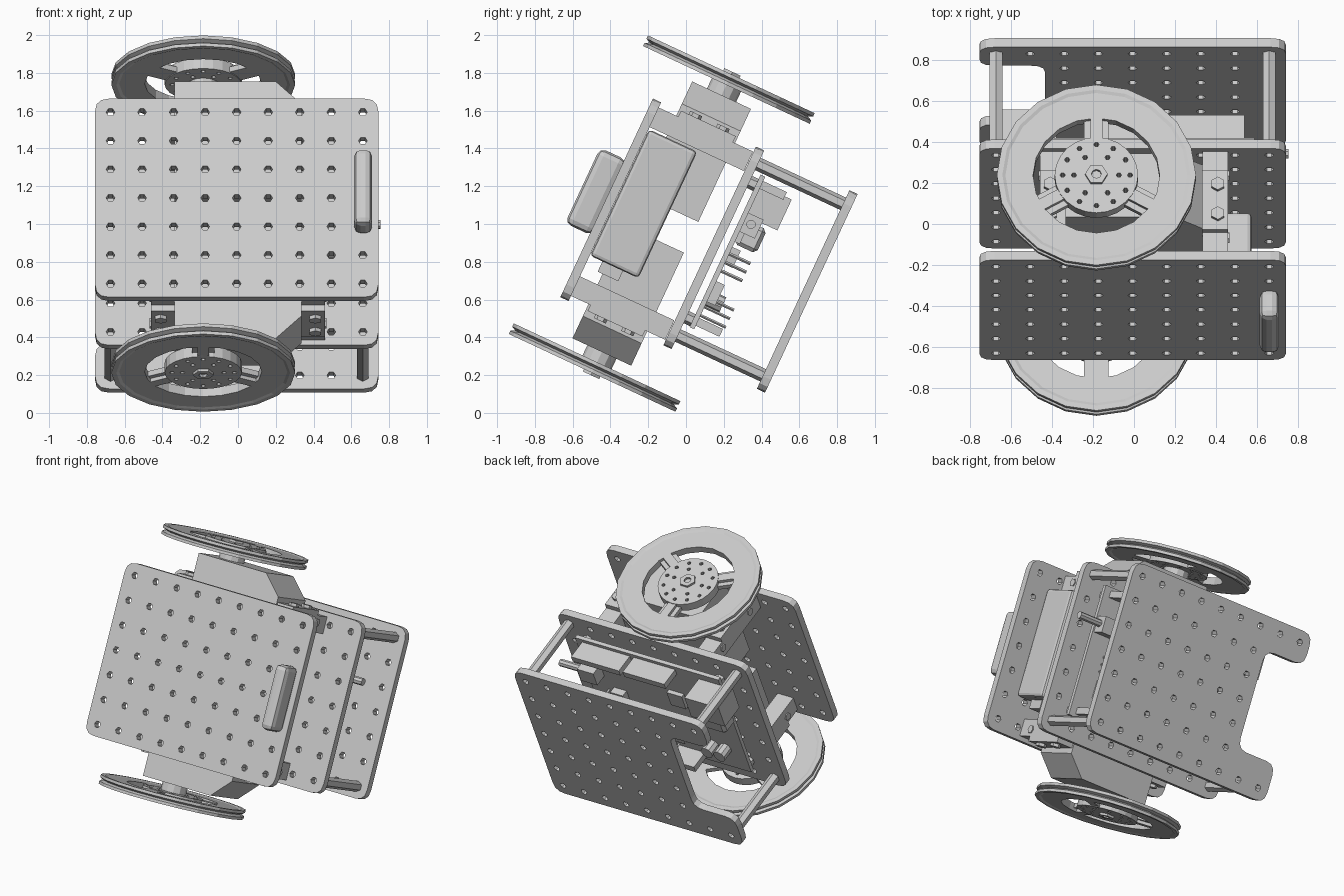
import bpy
import bmesh
from math import cos, sin, pi, radians
from mathutils import Matrix, Vector

default_cube = bpy.data.objects.get("Cube")
if default_cube:
    bpy.data.objects.remove(default_cube, do_unlink=True)

# One grey colour for the whole robot
grey = bpy.data.materials.new("light_grey")
grey.use_nodes = True
grey.diffuse_color = (0.6, 0.6, 0.6, 1)
grey.node_tree.nodes["Principled BSDF"].inputs["Base Color"].default_value = grey.diffuse_color

# The robot leans back about the x axis
LEAN = Matrix.Rotation(radians(-25), 4, "X")
UPRIGHT = Matrix.Rotation(pi / 2, 4, "X")
ALONG_X = Matrix.Rotation(pi / 2, 4, "Y")
MIDDLE = 0.854
PITCH = 0.167
CENTRE_X = -0.007


def add_mesh(name, mesh, matrix):
    mesh.materials.clear()
    mesh.materials.append(grey)
    for face in mesh.polygons:
        face.use_smooth = False
        face.material_index = 0
    part = bpy.data.objects.new(name, mesh)
    bpy.context.collection.objects.link(part)
    part.matrix_world = LEAN @ matrix
    return part


def finish(name, bm, matrix):
    bmesh.ops.recalc_face_normals(bm, faces=bm.faces)
    mesh = bpy.data.meshes.new(name)
    bm.to_mesh(mesh)
    bm.free()
    return add_mesh(name, mesh, matrix)


def box(name, low, high, matrix=Matrix(), bevel=0, segments=1):
    low, high = Vector(low), Vector(high)
    bm = bmesh.new()
    bmesh.ops.create_cube(bm, size=1)
    bmesh.ops.scale(bm, vec=high - low, verts=bm.verts)
    bmesh.ops.translate(bm, vec=(low + high) / 2, verts=bm.verts)
    if bevel:
        bmesh.ops.bevel(bm, geom=bm.edges[:], offset=bevel, segments=segments,
                        profile=0.5, affect="EDGES")
    return finish(name, bm, matrix)


def rod(name, place, radius, length, axis=Matrix(), sides=6, matrix=Matrix()):
    bm = bmesh.new()
    bmesh.ops.create_cone(bm, cap_ends=True, segments=sides, radius1=radius,
                          radius2=radius, depth=length)
    return finish(name, bm, matrix @ Matrix.Translation(place) @ axis)


def circle(x, y, radius, sides):
    return [(x + radius * cos(2 * pi * i / sides), y + radius * sin(2 * pi * i / sides))
            for i in range(sides)]


def rounded(points, radius, steps=3):
    result = []
    for i, point in enumerate(points):
        corner = Vector(point)
        start = corner + (Vector(points[i - 1]) - corner).normalized() * radius
        end = corner + (Vector(points[(i + 1) % len(points)]) - corner).normalized() * radius
        for k in range(steps + 1):
            t = k / steps
            result.append(start * (1 - t) ** 2 + corner * 2 * t * (1 - t) + end * t * t)
    return result


def sheet(name, loops, thickness, matrix):
    """Flat outline with holes, thickened evenly both ways."""
    curve = bpy.data.curves.new(name, "CURVE")
    curve.dimensions = "2D"
    curve.fill_mode = "BOTH"
    curve.extrude = thickness / 2
    for loop in loops:
        spline = curve.splines.new("POLY")
        spline.points.add(len(loop) - 1)
        for target, point in zip(spline.points, loop):
            target.co = (point[0], point[1], 0, 1)
        spline.use_cyclic_u = True
    helper = bpy.data.objects.new(name + "_outline", curve)
    bpy.context.collection.objects.link(helper)
    bpy.context.view_layer.update()
    graph = bpy.context.evaluated_depsgraph_get()
    mesh = bpy.data.meshes.new_from_object(helper.evaluated_get(graph))
    bpy.data.objects.remove(helper, do_unlink=True)
    return add_mesh(name, mesh, matrix)


# Perforated plates
left, right = CENTRE_X - 0.75, CENTRE_X + 0.75
bottom, top = MIDDLE - 0.58, MIDDLE + 0.58
notch_x, notch_low, notch_high = -0.435, 0.54, 1.22


def plate(name, depth, notched=False):
    outline = [(left, bottom), (right, bottom), (right, top), (left, top)]
    if notched:
        outline += [(left, notch_high), (notch_x, notch_high),
                    (notch_x, notch_low), (left, notch_low)]
    loops = [rounded(outline, 0.075)]
    for column in range(-4, 5):
        for row in range(-3, 4):
            x, height = CENTRE_X + column * PITCH, MIDDLE + row * PITCH
            if notched and x < notch_x and abs(row) < 3:
                continue
            loops.append(circle(x, height, 0.023, 6))
    sheet(name, loops, 0.048, Matrix.Translation((0, depth, 0)) @ UPRIGHT)


plate("front_plate", -0.838)
plate("middle_plate", -0.236)
plate("back_plate", 0.31, notched=True)

# Hexagonal posts between the middle and back plates
for column in (-4, 4):
    for row in (-3, 3):
        rod("post", (CENTRE_X + column * PITCH, 0.037, MIDDLE + row * PITCH),
            0.036, 0.5, UPRIGHT)

# Rounded skid on the front plate
box("skid", (0.615, -1.005, 0.64), (0.71, -0.85, 1.08), bevel=0.034, segments=2)

# Battery pack
box("battery", (0.345, -0.812, 0.54), (0.575, -0.53, 1.278), bevel=0.02, segments=2)
box("battery_plug", (0.4, -0.74, 0.48), (0.5, -0.62, 0.55))


# Drive unit: motor, brackets and spoked wheel
def lathe(name, profile, sides, matrix):
    bm = bmesh.new()
    rings = [[bm.verts.new((x, y, height)) for x, y in circle(0, 0, radius, sides)]
             for radius, height in profile]
    for k, ring in enumerate(rings):
        following = rings[(k + 1) % len(rings)]
        for i in range(sides):
            j = (i + 1) % sides
            bm.faces.new((ring[i], ring[j], following[j], following[i]))
    return finish(name, bm, matrix)


def drive(name, turn):
    base = Matrix.Translation((0, -0.54, MIDDLE)) @ Matrix.Rotation(turn, 4, "X")
    case = [(-0.335, 0.09), (0.335, 0.09), (0.335, 0.62), (0.2, 0.75), (-0.335, 0.75)]
    sheet(name + "_motor", [case], 0.343, base @ UPRIGHT)
    for side in (-1, 1):
        near, far = sorted((side * 0.335, side * 0.46))
        box(name + "_bracket", (near, -0.277, 0.436), (far, 0.277, 0.55), base)
        box(name + "_motor_ear", (near, -0.16, 0.55), (far, 0.16, 0.585), base)
        for offset in (-0.08, 0.08):
            rod(name + "_ear_screw", (side * 0.41, offset, 0.59), 0.035, 0.03, matrix=base)
        for offset in (-0.168, 0.168):
            rod(name + "_bracket_bolt", (side * 0.46, offset, 0.505), 0.028, 0.015,
                ALONG_X, matrix=base)

    wheel = base @ Matrix.Translation((-0.184, 0, 0.841))
    rod(name + "_shaft", (0, 0, -0.06), 0.085, 0.09, sides=12, matrix=wheel)
    lathe(name + "_rim", [(0.31, -0.025), (0.445, -0.025), (0.46, -0.031), (0.487, -0.031),
                          (0.487, -0.012), (0.462, 0), (0.487, 0.012), (0.487, 0.031),
                          (0.46, 0.031), (0.445, 0.025), (0.31, 0.025)], 20, wheel)
    loops = [circle(0, 0, 0.204, 24)]
    for radius, count in ((0.165, 12), (0.11, 6)):
        loops += [circle(x, y, 0.013, 6) for x, y in circle(0, 0, radius, count)]
    sheet(name + "_hub", loops, 0.06, wheel)
    sheet(name + "_nut", [circle(0, 0, 0.055, 6), circle(0, 0, 0.024, 8)], 0.09, wheel)
    for third in range(3):
        spin = wheel @ Matrix.Rotation(pi / 2 + third * 2 * pi / 3, 4, "Z")
        box(name + "_spoke", (0.19, -0.06, -0.025), (0.33, 0.06, 0.005), spin)
        box(name + "_spoke_rib", (0.19, -0.03, 0), (0.33, 0.03, 0.025), spin)


drive("upper", 0)
drive("lower", pi)

# Circuit board with sockets, jacks, chip and pins
box("circuit_board", (-0.55, -0.175, 0.42), (0.59, -0.148, 1.31))
for x in (-0.55, 0.5):
    for height in (0.46, 1.25):
        rod("board_spacer", (x + 0.04, -0.195, height), 0.035, 0.06, UPRIGHT)
for start, end in ((-0.2, 0.13), (0.16, 0.54)):
    box("upper_socket", (start, -0.15, 1.24), (end, -0.01, 1.285))
    box("lower_socket", (start, -0.15, 0.44), (end, -0.01, 0.485))
box("data_jack", (-0.65, -0.15, 1.08), (-0.38, 0.03, 1.26))
box("power_jack", (-0.58, -0.15, 0.92), (-0.34, -0.02, 1.06), bevel=0.02)
box("chip", (-0.1, -0.15, 0.58), (0.45, -0.1, 0.7))
box("small_chip", (-0.2, -0.15, 0.93), (-0.08, -0.12, 1.05))
box("reset_button", (0.3, -0.15, 0.8), (0.4, -0.1, 0.9))
for x in (-0.4, -0.3):
    rod("capacitor", (x, -0.11, 0.6), 0.045, 0.09, UPRIGHT, 10)
for i in range(10):
    for row in range(3):
        rod("pin", (i * 0.045, -0.075, 0.5 + row * 0.05), 0.008, 0.15, UPRIGHT, 4)
for i in range(3):
    rod("side_pin", (0.45, -0.09, 0.76 + i * 0.05), 0.009, 0.13, UPRIGHT, 4)
rod("side_lamp", (0.66, -0.11, 1.05), 0.025, 0.19, ALONG_X, 8)
box("side_lamp_holder", (0.45, -0.15, 0.99), (0.58, -0.06, 1.1))
